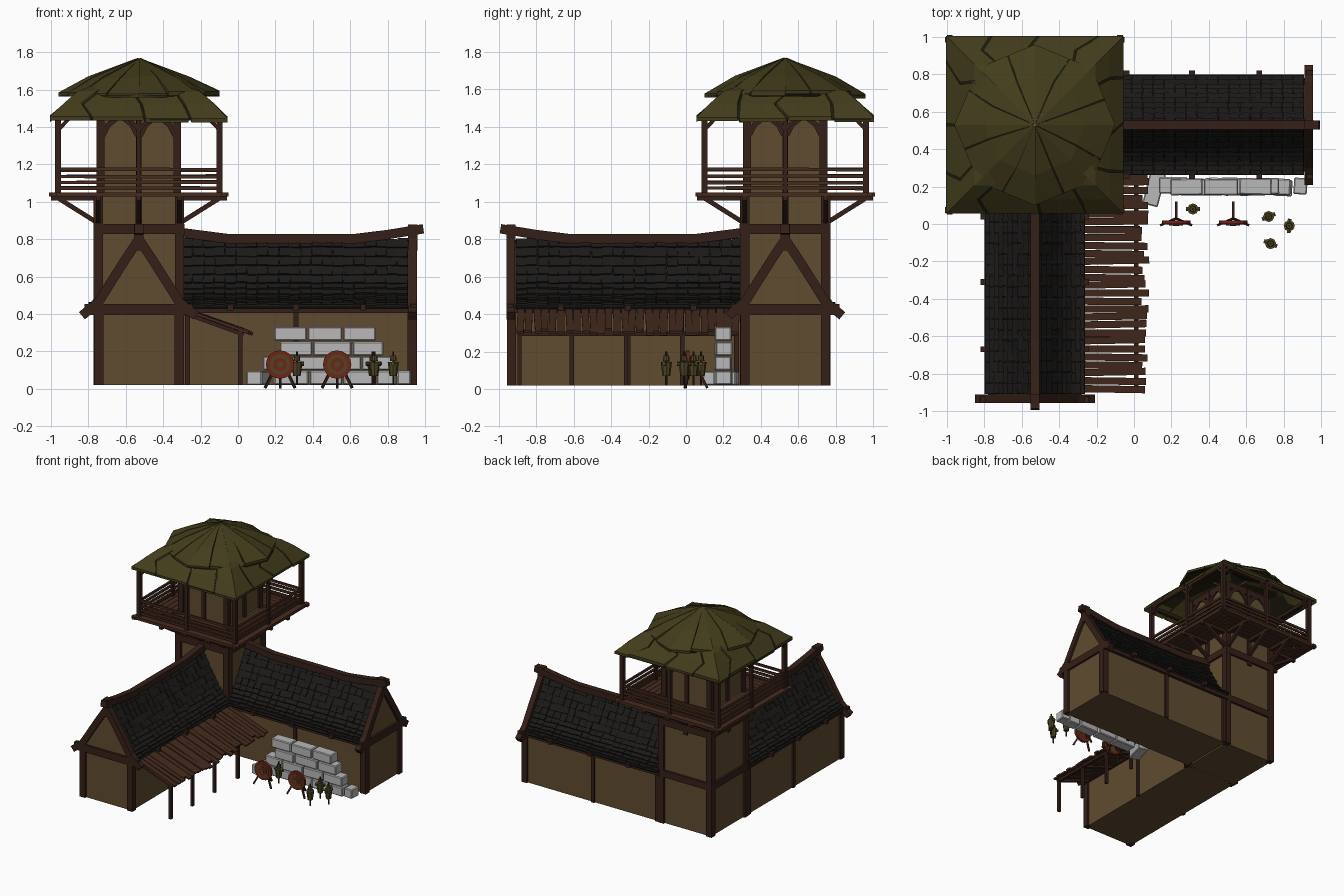
import bpy, bmesh, math, random
from mathutils import Vector as V, Matrix

if "Cube" in bpy.data.objects:
    bpy.data.objects.remove(bpy.data.objects["Cube"])
random.seed(4)
jit = lambda a: random.uniform(-a, a)

def material(name, r, g, b):
    m = bpy.data.materials.new(name)
    m.diffuse_color = (r, g, b, 1)
    m.use_nodes = True
    m.node_tree.nodes["Principled BSDF"].inputs["Base Color"].default_value = m.diffuse_color
    return m

WOOD = material("dark_wood", .035, .014, .009)
PLANK = material("plank_wood", .06, .024, .013)
PLASTER = material("plaster", .115, .072, .030)
TILE = material("roof_tile", .011, .010, .009)
THATCH = material("thatch", .055, .046, .011)
SHADE = material("thatch_gap", .012, .010, .004)
STONE = material("stone", .48, .48, .48)
RED = material("target_red", .16, .018, .008)
STRAW = material("straw", .075, .058, .018)

def make(name, bm, mat, bevel=0):
    bmesh.ops.recalc_face_normals(bm, faces=bm.faces)
    me = bpy.data.meshes.new(name)
    bm.to_mesh(me)
    bm.free()
    ob = bpy.data.objects.new(name, me)
    bpy.context.collection.objects.link(ob)
    me.materials.append(mat)
    if bevel:
        mod = ob.modifiers.new("bevel", 'BEVEL')
        mod.width, mod.segments = bevel, 1

def hexa(bm, a, b):
    """Solid between two matching point loops."""
    a = [bm.verts.new(p) for p in a]
    b = [bm.verts.new(p) for p in b]
    bm.faces.new(a)
    bm.faces.new(b[::-1])
    for i in range(len(a)):
        j = (i + 1) % len(a)
        bm.faces.new((a[i], b[i], b[j], a[j]))

def beam(bm, p, q, w, h=None):
    """Box from p to q, w wide sideways and h thick upwards."""
    p, q, h = V(p), V(q), h or w
    d = (q - p).normalized()
    side = d.cross(V((0, 0, 1)) if abs(d.z) < .99 else V((1, 0, 0))).normalized()
    s, n = side * w / 2, side.cross(d) * h / 2
    hexa(bm, *[[e + s + n, e - s + n, e - s - n, e + s - n] for e in (p, q)])

def rod(bm, p, q, r1, r2=None, n=10):
    p, q = V(p), V(q)
    M = Matrix.Translation((p + q) / 2) @ (q - p).to_track_quat('Z', 'Y').to_matrix().to_4x4()
    bmesh.ops.create_cone(bm, cap_ends=True, segments=n, radius1=r1,
                          radius2=r1 if r2 is None else r2, depth=(q - p).length, matrix=M)

def path(bm, pts, w, h=None):
    for p, q in zip(pts, pts[1:]):
        e = (V(q) - V(p)).normalized() * .006
        beam(bm, V(p) - e, V(q) + e, w, h)

# ---- two wings: same design, the second mirrored across the tower diagonal
C = -.53
PROFILE = [(0, .805), (.07, .68), (.14, .56), (.20, .485), (.265, .445)]

def slope(s):
    i = min(int(s * 4), 3)
    return V(PROFILE[i]).lerp(V(PROFILE[i + 1]), s * 4 - i)

for tag, F in (("front", lambda x, y, z: V((C + x, y, z))),
               ("right", lambda x, y, z: V((-y, -C - x, z)))):
    # plastered walls with gable
    bm = bmesh.new()
    half = [(.225, .02), (.225, .43), (.185, .47), (.12, .57), (.06, .67)]
    sec = half + [(0, .78)] + [(-x, z) for x, z in half[::-1]]
    hexa(bm, [F(x, -.94, z) for x, z in sec], [F(x, .29, z) for x, z in sec])
    make(tag + "_wing_walls", bm, PLASTER)
    # timber frame
    bm = bmesh.new()
    for s in (-1, 1):
        beam(bm, F(s * .215, -.932, .02), F(s * .215, -.932, .44), .05)
        for y in (-.31, .27):
            beam(bm, F(s * .225, y, .02), F(s * .225, y, .44), .028)
        beam(bm, F(s * .235, -.93, .425), F(s * .235, .3, .425), .03, .04)
        for y in (-.67, -.31, .04):
            beam(bm, F(s * .2, y, .435), F(s * .29, y, .435), .03)
        path(bm, [F(s * x, -.935, z) for x, z in
                  ((.30, .395), (.215, .465), (.14, .585), (.07, .695), (0, .80))], .045, .05)
    beam(bm, F(-.29, -.94, .425), F(.29, -.94, .425), .035, .06)
    beam(bm, F(0, -.935, .74), F(0, -.935, .88), .05)
    make(tag + "_wing_timber", bm, WOOD)
    # curved ridge beam
    bm = bmesh.new()
    path(bm, [F(0, y, z) for y, z in ((-.985, .855), (-.8, .825), (-.62, .803), (.05, .803), (.3, .835))], .048, .05)
    make(tag + "_wing_ridge", bm, WOOD)
    # rows of overlapping tiles over a backing sheet
    bm = bmesh.new()
    for s in (-1, 1):
        for a, b in zip(PROFILE, PROFILE[1:]):
            beam(bm, F(s * a[0], -.31, a[1] - .012), F(s * b[0], -.31, b[1] - .012), 1.2, .014)
        for r in range(10):
            for c in range(21):
                y = -.88 + c * .0575
                a, b = slope(r / 10), slope(min(1, (r + 1.15) / 10))
                up = jit(.004)
                beam(bm, F(s * a.x, y, a.y - .004 + up), F(s * b.x, y + jit(.004), b.y + .010 + up), .0555, .012)
    make(tag + "_wing_roof_tiles", bm, TILE)

# ---- lean-to along the front wing
bm = bmesh.new()
for i in range(28):
    y = -.88 + i * .0425
    end = random.uniform(.035, .08)
    t = (end + .28) / .36
    beam(bm, (-.285, y, .425 + jit(.006)), (end, y + jit(.008), .425 - .13 * t + jit(.006)), .038, .014)
make("lean_to_planks", bm, PLANK)
bm = bmesh.new()
for y in (-.89, -.61, -.32, -.02):
    beam(bm, (.012, y, .02), (.012, y, .31), .022)
    beam(bm, (-.29, y, .405), (.03, y, .29), .02)
beam(bm, (.012, -.9, .295), (.012, .27, .295), .022)
make("lean_to_posts", bm, WOOD)

# ---- tower
T = Matrix.Translation((C, -C, 0))
bm = bmesh.new()
beam(bm, T @ V((0, 0, .02)), T @ V((0, 0, 1.05)), .45)
beam(bm, T @ V((0, 0, 1.05)), T @ V((0, 0, 1.5)), .42)
make("tower_walls", bm, PLASTER)
frame, deck, rails, posts = [bmesh.new() for _ in range(4)]
for k in range(4):
    M = T @ Matrix.Rotation(k * math.pi / 2, 4, 'Z')
    def B(bm, p, q, w, h=None):
        beam(bm, M @ V(p), M @ V(q), w, h)
    B(frame, (-.217, -.217, .02), (-.217, -.217, 1.05), .05)
    B(frame, (-.205, -.205, 1.04), (-.205, -.205, 1.48), .042)
    for z in (.43, .855):
        B(frame, (-.235, -.228, z), (.235, -.228, z), .03, .055)
    B(frame, (0, -.222, .8), (0, -.222, 1.04), .035)
    B(frame, (0, -.21, 1.04), (0, -.21, 1.48), .03)
    B(frame, (-.2, -.21, 1.46), (.2, -.21, 1.46), .025, .05)
    # arched heads of the upper panels
    for a, b in ((-.19, 1), (-.01, -1), (.01, 1), (.19, -1)):
        path(frame, [M @ V((a, -.212, 1.36)), M @ V((a + b * .025, -.212, 1.41)),
                     M @ V((a + b * .075, -.212, 1.45))], .02, .028)
    # brackets below the balcony
    for x in (-.217, 0, .217):
        B(frame, (x, -.225, .89), (x, -.44, 1.025), .025)
        B(frame, (x, -.2, 1.02), (x, -.47, 1.02), .025)
    # balcony floor boards and edge beam
    B(deck, (-.48, -.455, 1.04), (.48, -.455, 1.04), .03, .022)
    for i in range(5):
        e = .43 - i * .047
        B(deck, (-e, -e, 1.04), (e, -e, 1.04), .044, .016)
    for z in (1.075, 1.105, 1.137, 1.172):
        B(rails, (-.44, -.435, z + jit(.005)), (.44, -.435, z + jit(.005)), .014, .018)
    # roof posts and knee braces
    B(posts, (-.432, -.432, 1.04), (-.432, -.432, 1.46), .032)
    B(posts, (0, -.435, 1.04), (0, -.435, 1.46), .025)
    B(posts, (-.44, -.43, 1.45), (.44, -.43, 1.45), .025)
    for x, s in ((-.43, 1), (0, -1), (0, 1), (.43, -1)):
        B(posts, (x, -.432, 1.385), (x + s * .06, -.432, 1.45), .02)
make("tower_timber", frame, WOOD)
make("balcony_floor", deck, PLANK)
make("balcony_rails", rails, PLANK)
make("balcony_posts", posts, WOOD)

# ---- thatched tower roof: cracked patches over a dark under-layer
def thatch(name, n, phase, rings, cuts, gap, thick):
    def pt(t, ring, dz=0):
        r, z = ring
        i = math.floor(t)
        a, b = [V((r * math.cos(phase + j * math.tau / n), r * math.sin(phase + j * math.tau / n), z + dz)) for j in (i, i + 1)]
        return T @ a.lerp(b, t - i)
    under, top = bmesh.new(), bmesh.new()
    for side in range(n):
        skew = {c: [jit(.07) if 0 < c < 1 else 0 for _ in rings] for c in cuts}
        for lo, hi in zip(cuts, cuts[1:]):
            lift, drop = jit(.005), jit(.012)
            for j in range(len(rings) - 1):
                quad = []
                for k in (j, j + 1):
                    a = side + lo + skew[lo][k] + (gap if lo > 0 else 0)
                    b = side + hi + skew[hi][k] - (gap if hi < 1 else 0)
                    ring = (rings[k][0], rings[k][1] + (drop if k == 0 else 0))
                    ends = [pt(a, ring, lift), pt(min(b, side + .99999), ring, lift)]
                    quad += ends if k == j else ends[::-1]
                hexa(top, quad, [p - V((0, 0, thick)) for p in quad])
        for j in range(len(rings) - 1):
            quad = [pt(side, rings[j]), pt(side + .99999, rings[j]), pt(side + .99999, rings[j + 1]), pt(side, rings[j + 1])]
            hexa(under, [p - V((0, 0, .012)) for p in quad], [p - V((0, 0, thick)) for p in quad])
    make(name + "_thatch", top, THATCH)
    make(name + "_underside", under, SHADE)

Q = math.sqrt(2)
thatch("lower_roof", 4, math.pi / 4, [(.475 * Q, 1.455), (.40 * Q, 1.525), (.325 * Q, 1.59), (.1 * Q, 1.67)],
       (0, .18, .5, .8, 1), .008, .02)
thatch("upper_roof", 8, 0, [(.43, 1.582), (.27, 1.668), (.01, 1.765)], (0, .45, 1), .012, .02)

# ---- stacked stone wall
bm = bmesh.new()
rows = [(.06, (.19, .38, .56, .74, .85, .93)), (.137, (.13, .29, .48, .66, .84)),
        (.215, (.22, .40, .61, .78)), (.295, (.19, .37, .56, .74))]
for z, xs in rows:
    for a, b in zip(xs, xs[1:]):
        y = .2 + jit(.006)
        beam(bm, (a + .004, y + jit(.005), z), (b - .004, y + jit(.005), z), .088, .074)
beam(bm, (.085, .10, .058), (.13, .275, .058), .085, .074)
make("stone_blocks", bm, STONE, .006)

# ---- archery targets on tripods
for i, x in enumerate((.225, .53)):
    for part, r, y, mat in (("rim", .076, .0, RED), ("middle_ring", .055, -.004, STRAW),
                            ("inner_ring", .037, -.008, RED), ("centre", .016, -.012, STRAW)):
        bm = bmesh.new()
        rod(bm, (x, .02, .13), (x, y, .13), r, n=16)
        make(f"target_{part}_{i}", bm, mat)
    bm = bmesh.new()
    for dx, y in ((-.08, -.005), (.08, -.005), (0, .115)):
        beam(bm, (x, .03, .17), (x + dx, y, .005), .013)
    make(f"target_stand_{i}", bm, WOOD)

# ---- straw training dummies
for i, (x, y, a) in enumerate(((.315, .08, 0), (.72, .04, .4), (.83, -.01, 1.5), (.73, -.105, -.4))):
    d = V((math.cos(a), math.sin(a), 0)) * .038
    c = V((x, y, 0))
    up = lambda z: c + V((0, 0, z))
    bm = bmesh.new()
    rod(bm, up(.07), up(.105), .02, .025, 8)
    rod(bm, up(.105), up(.145), .025, .03, 8)
    rod(bm, up(.15), up(.178), .018, .015, 8)
    rod(bm, up(.135) - d, up(.135) + d, .012, n=6)
    make(f"dummy_body_{i}", bm, STRAW)
    bm = bmesh.new()
    rod(bm, up(.02), up(.2), .006, n=6)
    make(f"dummy_pole_{i}", bm, WOOD)
